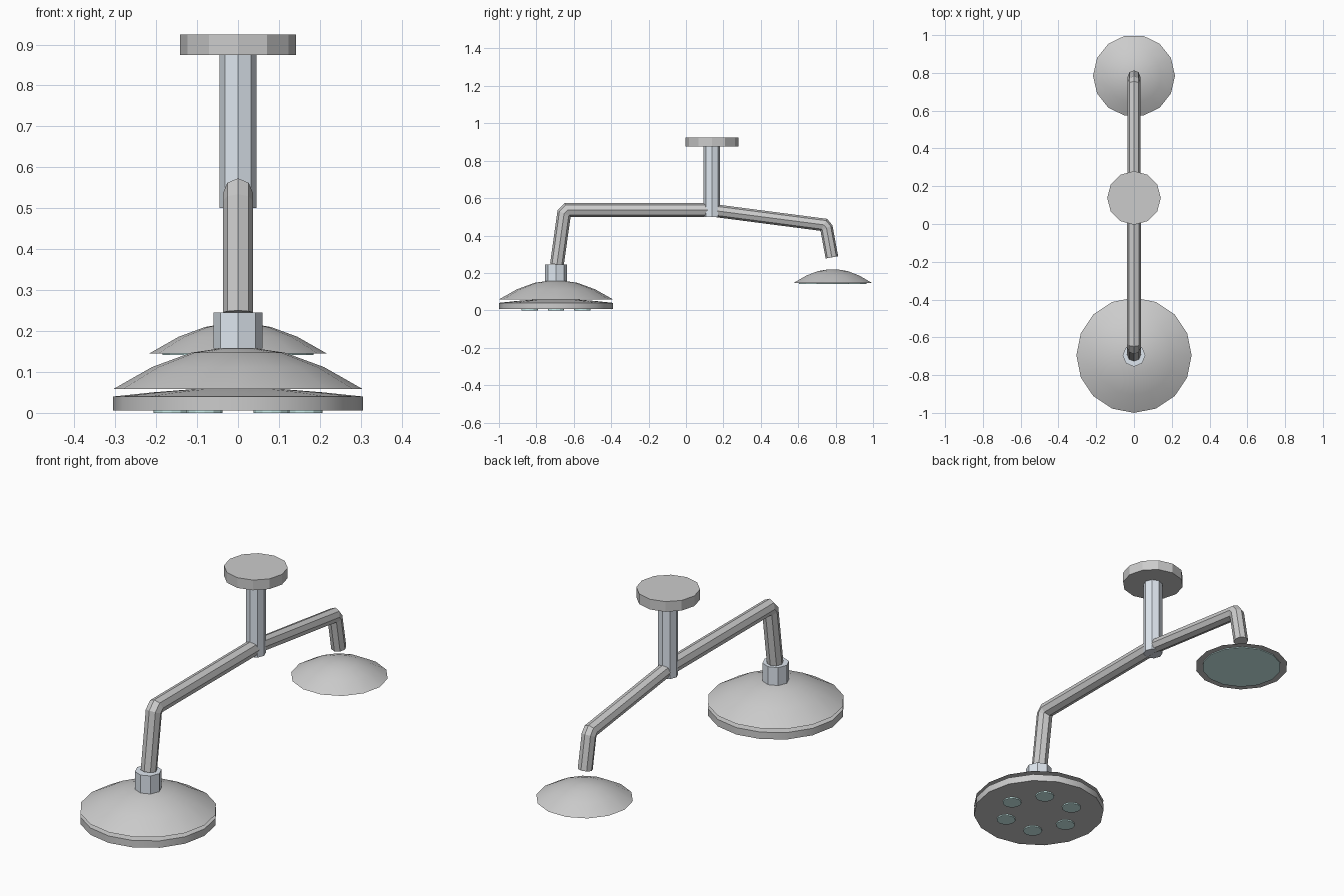
import bpy, bmesh
from math import sin, cos, pi, radians
from mathutils import Vector

if "Cube" in bpy.data.objects:
    bpy.data.objects.remove(bpy.data.objects["Cube"])


def material(name, color):
    m = bpy.data.materials.new(name)
    m.diffuse_color = (*color, 1)
    m.use_nodes = True
    m.node_tree.nodes["Principled BSDF"].inputs["Base Color"].default_value = m.diffuse_color
    return m


STEEL = material("pale_steel", (0.74, 0.80, 0.87))
GLASS = material("lens_glass", (0.65, 0.92, 0.90))


def finish(name, bm, mat=None, smooth=False):
    bmesh.ops.recalc_face_normals(bm, faces=bm.faces)
    me = bpy.data.meshes.new(name)
    bm.to_mesh(me)
    bm.free()
    ob = bpy.data.objects.new(name, me)
    bpy.context.collection.objects.link(ob)
    if mat:
        me.materials.append(mat)
    if smooth:
        bpy.ops.object.select_all(action='DESELECT')
        bpy.context.view_layer.objects.active = ob
        ob.select_set(True)
        bpy.ops.object.shade_smooth_by_angle(angle=radians(30))
    return ob


def skin(bm, rings):
    """Bridge consecutive rings and cap both ends."""
    n = len(rings[0])
    for a, b in zip(rings, rings[1:]):
        for i in range(n):
            j = (i + 1) % n
            bm.faces.new((a[i], a[j], b[j], b[i]))
    bm.faces.new(rings[0])
    bm.faces.new(rings[-1])


def turned(name, profile, sides, x, y, mat=None, smooth=False):
    """Revolve (radius, z) pairs about a vertical axis."""
    bm = bmesh.new()
    rings = [[bm.verts.new((x + r * cos(2 * pi * i / sides),
                            y + r * sin(2 * pi * i / sides), z))
              for i in range(sides)] for r, z in profile]
    skin(bm, rings)
    return finish(name, bm, mat, smooth)


def tube(name, path, radius, sides=8):
    """Mitred tube along (y, z) points in the middle plane."""
    pts = [Vector(p) for p in path]
    bm = bmesh.new()
    rings = []
    for k, p in enumerate(pts):
        a = (p - pts[k - 1]).normalized() if k else (pts[1] - p).normalized()
        b = (pts[k + 1] - p).normalized() if k < len(pts) - 1 else a
        t = (a + b).normalized()
        side = Vector((-t.y, t.x)) / t.dot(a)
        ring = []
        for i in range(sides):
            w = 2 * pi * i / sides
            q = p + side * radius * cos(w)
            ring.append(bm.verts.new((radius * sin(w), q.x, q.y)))
        rings.append(ring)
    skin(bm, rings)
    return finish(name, bm)


MAST_Y, BIG_Y, SMALL_Y = 0.138, -0.695, 0.785

# Ceiling mount
turned("ceiling_plate", [(0.142, 0.875), (0.142, 0.925)], 12, 0, MAST_Y)
turned("mast", [(0.045, 0.50), (0.045, 0.876)], 8, 0, MAST_Y, STEEL)

# Bent arms
tube("large_lamp_arm", [(MAST_Y, 0.536), (-0.633, 0.536), (-0.652, 0.517), (-0.69, 0.245)], 0.037)
tube("small_lamp_arm", [(MAST_Y, 0.535), (0.737, 0.457), (0.751, 0.44), (0.78, 0.283)], 0.034)

# Large lamp
turned("large_lamp_collar", [(0.06, 0.157), (0.06, 0.245)], 8, 0, BIG_Y, STEEL)
turned("large_lamp_dome", [(0.305, 0.058), (0.21, 0.112), (0.115, 0.147), (0.04, 0.158), (0.004, 0.16)],
       16, 0, BIG_Y, smooth=True)
turned("large_lamp_disc", [(0.305, 0.006), (0.305, 0.04), (0.21, 0.05), (0.11, 0.058), (0.004, 0.062)],
       16, 0, BIG_Y, smooth=True)
for k in range(6):
    a = k * pi / 3
    turned("large_lamp_lens", [(0.044, 0.0), (0.044, 0.007)], 12,
           0.163 * cos(a), BIG_Y + 0.163 * sin(a), GLASS)

# Small lamp
turned("small_lamp_dome", [(0.217, 0.145), (0.145, 0.186), (0.08, 0.21), (0.03, 0.218), (0.003, 0.219)],
       14, 0, SMALL_Y, smooth=True)
turned("small_lamp_lens", [(0.185, 0.141), (0.185, 0.147)], 14, 0, SMALL_Y, GLASS)
